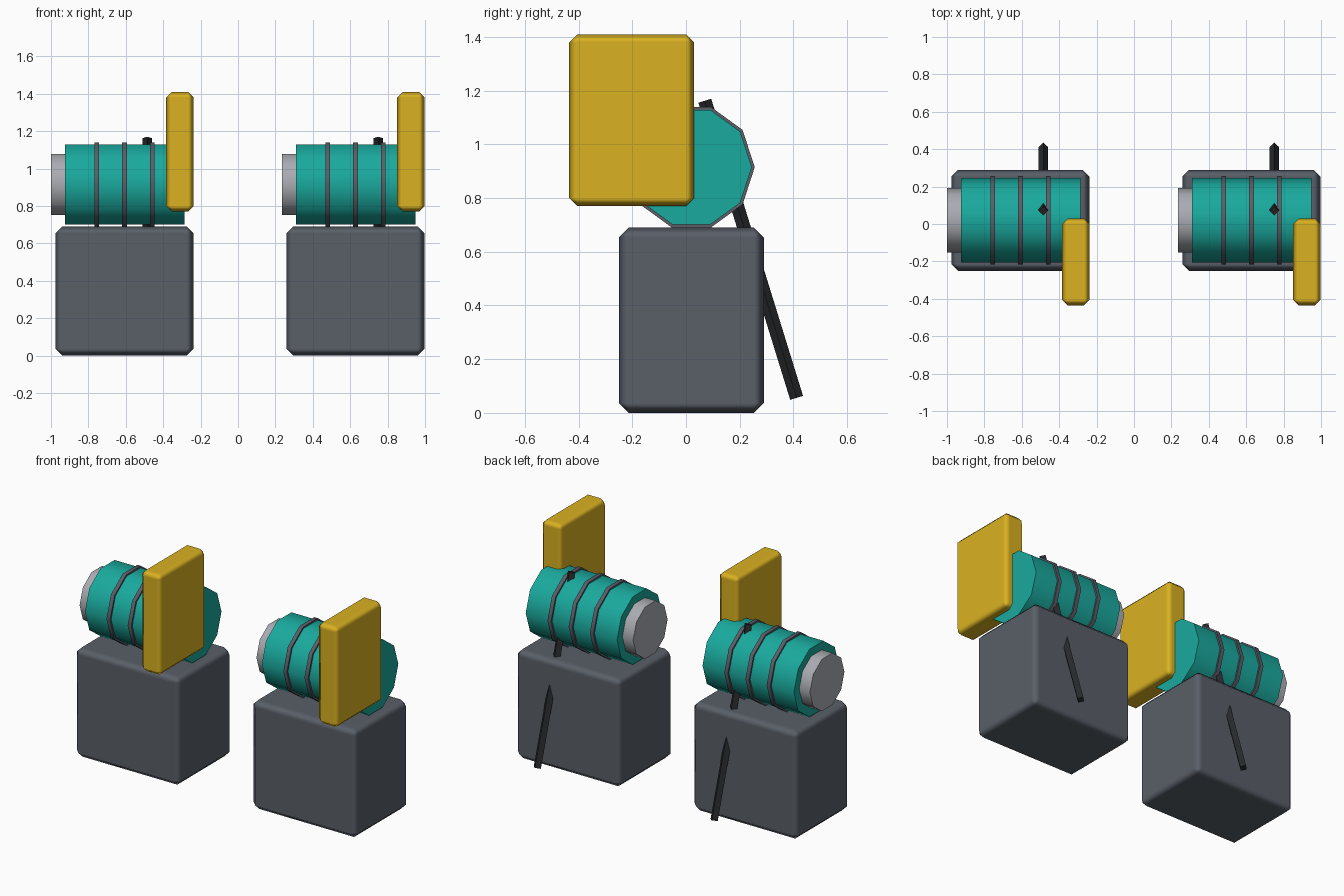
import bpy
import math
from mathutils import Vector

if "Cube" in bpy.data.objects:
    bpy.data.objects.remove(bpy.data.objects["Cube"])


def material(name, rgb):
    m = bpy.data.materials.new(name)
    m.diffuse_color = (*rgb, 1)
    m.use_nodes = True
    m.node_tree.nodes["Principled BSDF"].inputs["Base Color"].default_value = m.diffuse_color
    return m


SLATE = material("slate", (0.10, 0.115, 0.14))
TEAL = material("teal", (0.01, 0.40, 0.34))
YELLOW = material("yellow", (0.70, 0.44, 0.015))
STEEL = material("steel", (0.40, 0.41, 0.44))
BLACK = material("black", (0.02, 0.022, 0.025))


def finish(ob, name, mat, angle):
    ob.name = name
    ob.data.materials.append(mat)
    bpy.ops.object.transform_apply(location=False, rotation=True, scale=True)
    bpy.ops.object.shade_smooth_by_angle(angle=math.radians(angle))
    return ob


def box(name, lo, hi, bevel, mat):
    lo, hi = Vector(lo), Vector(hi)
    bpy.ops.mesh.primitive_cube_add(size=1, location=(lo + hi) / 2)
    ob = bpy.context.object
    ob.scale = hi - lo
    finish(ob, name, mat, 50)
    mod = ob.modifiers.new("bevel", 'BEVEL')
    mod.width = bevel
    mod.segments = 1
    mod.harden_normals = True
    return ob


def rod(name, a, b, radius, sides, mat):
    # Prism from a to b; one corner of the section stays in the plane of the axis
    a, b = Vector(a), Vector(b)
    axis = (b - a).normalized()
    bpy.ops.mesh.primitive_cylinder_add(vertices=sides, radius=radius,
                                        depth=(b - a).length, location=(a + b) / 2)
    ob = bpy.context.object
    ob.rotation_euler = Vector((0, 0, 1)).rotation_difference(axis).to_euler()
    return finish(ob, name, mat, 40)


AXIS_Y, AXIS_Z = 0.02, 0.915


def drum_part(name, x0, x1, radius, mat):
    return rod(name, (x0, AXIS_Y, AXIS_Z), (x1, AXIS_Y, AXIS_Z), radius, 10, mat)


# Two identical units side by side
for side, dx in (("left", 0.0), ("right", 1.235)):
    # Plinth
    box(f"{side}_base", (dx - 0.977, -0.25, 0), (dx - 0.238, 0.29, 0.69), 0.037, SLATE)
    # Ten-sided drum with end cap
    drum_part(f"{side}_drum", dx - 0.925, dx - 0.287, 0.225, TEAL)
    drum_part(f"{side}_end_cap", dx - 1.0, dx - 0.85, 0.172, STEEL)
    # Bands around the drum
    for i in range(3):
        x = dx - 0.755 + i * 0.148
        drum_part(f"{side}_band_{i + 1}", x - 0.0125, x + 0.0125, 0.236, SLATE)
    # Upright panel at the end
    box(f"{side}_panel", (dx - 0.384, -0.435, 0.77), (dx - 0.237, 0.03, 1.41), 0.03, YELLOW)
    # Slanted square rod through drum and base
    rod(f"{side}_lever", (dx - 0.485, 0.412, 0.056), (dx - 0.485, 0.07, 1.1625),
        0.025, 4, BLACK)
